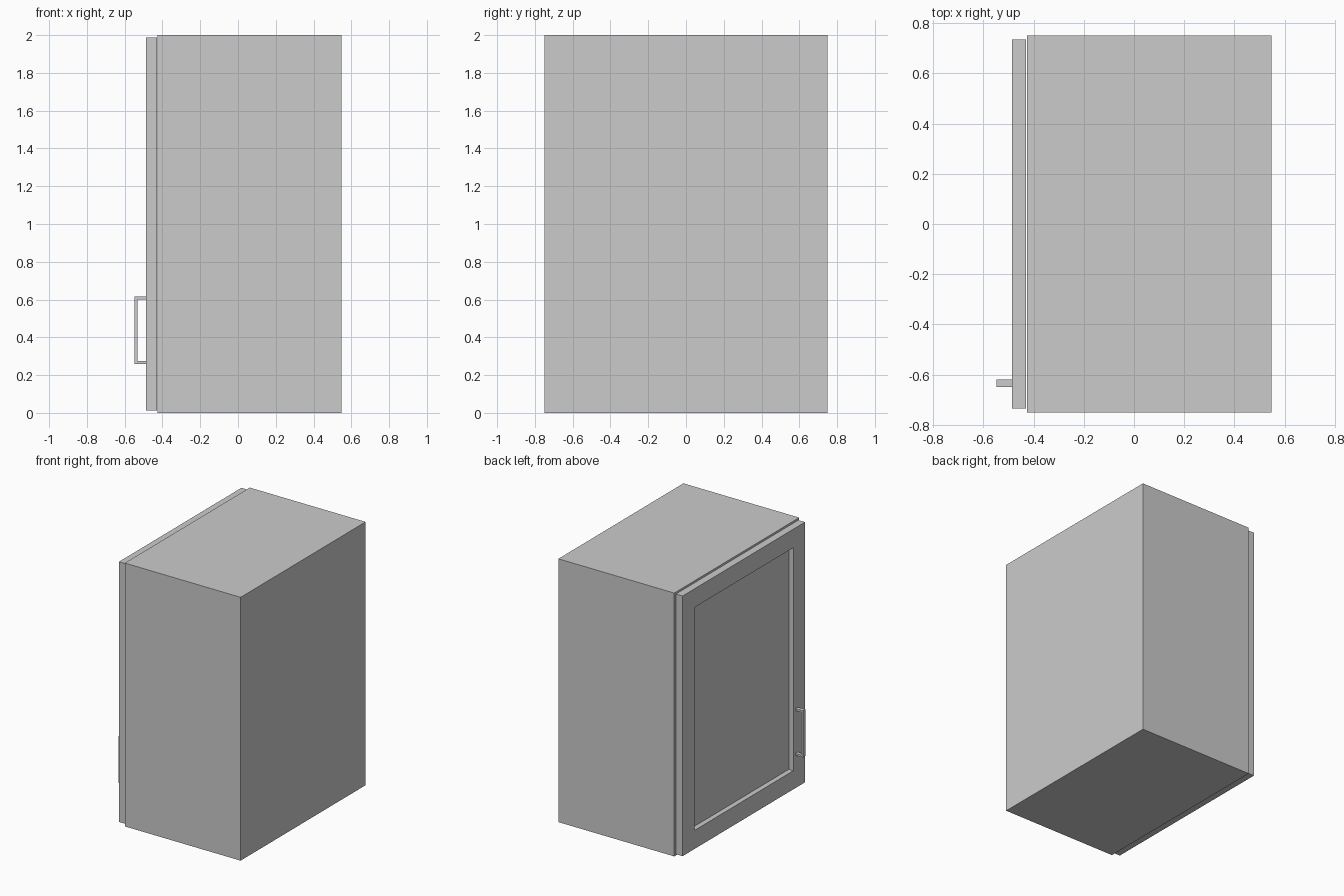
import bpy
import bmesh
from mathutils import Vector

if "Cube" in bpy.data.objects:
    bpy.data.objects.remove(bpy.data.objects["Cube"])


def make_object(name, bm):
    bmesh.ops.recalc_face_normals(bm, faces=bm.faces[:])
    mesh = bpy.data.meshes.new(name)
    bm.to_mesh(mesh)
    bm.free()
    obj = bpy.data.objects.new(name, mesh)
    bpy.context.collection.objects.link(obj)
    return obj


def recessed_box(name, lo, hi, border, depth):
    """Box whose -x face is inset by border and pushed in by depth."""
    lo, hi = Vector(lo), Vector(hi)
    bm = bmesh.new()
    bmesh.ops.create_cube(bm, size=1)
    bmesh.ops.scale(bm, vec=hi - lo, verts=bm.verts)
    bmesh.ops.translate(bm, vec=(lo + hi) / 2, verts=bm.verts)
    bm.normal_update()
    front = min(bm.faces, key=lambda f: f.calc_center_median().x)
    bmesh.ops.inset_region(bm, faces=[front], thickness=border)
    # straight-walled recess
    ext = bmesh.ops.extrude_discrete_faces(bm, faces=[front])
    bmesh.ops.translate(bm, vec=(depth, 0, 0), verts=ext["faces"][0].verts)
    return make_object(name, bm)


def extruded_profile(name, points, y0, y1):
    """Closed x-z outline extruded along y."""
    bm = bmesh.new()
    face = bm.faces.new([bm.verts.new((x, y0, z)) for x, z in points])
    ext = bmesh.ops.extrude_face_region(bm, geom=[face])
    verts = [g for g in ext["geom"] if isinstance(g, bmesh.types.BMVert)]
    bmesh.ops.translate(bm, vec=(0, y1 - y0, 0), verts=verts)
    return make_object(name, bm)


# hollow carcass, open towards the door
recessed_box("cabinet_body", (-0.426, -0.75, 0), (0.547, 0.75, 2), 0.04, 0.933)

# framed door with a sunken panel
recessed_box("door", (-0.486, -0.735, 0.012), (-0.43, 0.735, 1.988), 0.2, 0.038)

# U-shaped pull handle
x0, x1, z0, z1, t = -0.548, -0.485, 0.26, 0.615, 0.015
outline = [(x1, z0), (x0, z0), (x0, z1), (x1, z1),
           (x1, z1 - t), (x0 + t, z1 - t), (x0 + t, z0 + t), (x1, z0 + t)]
extruded_profile("door_handle", outline, -0.65, -0.62)
